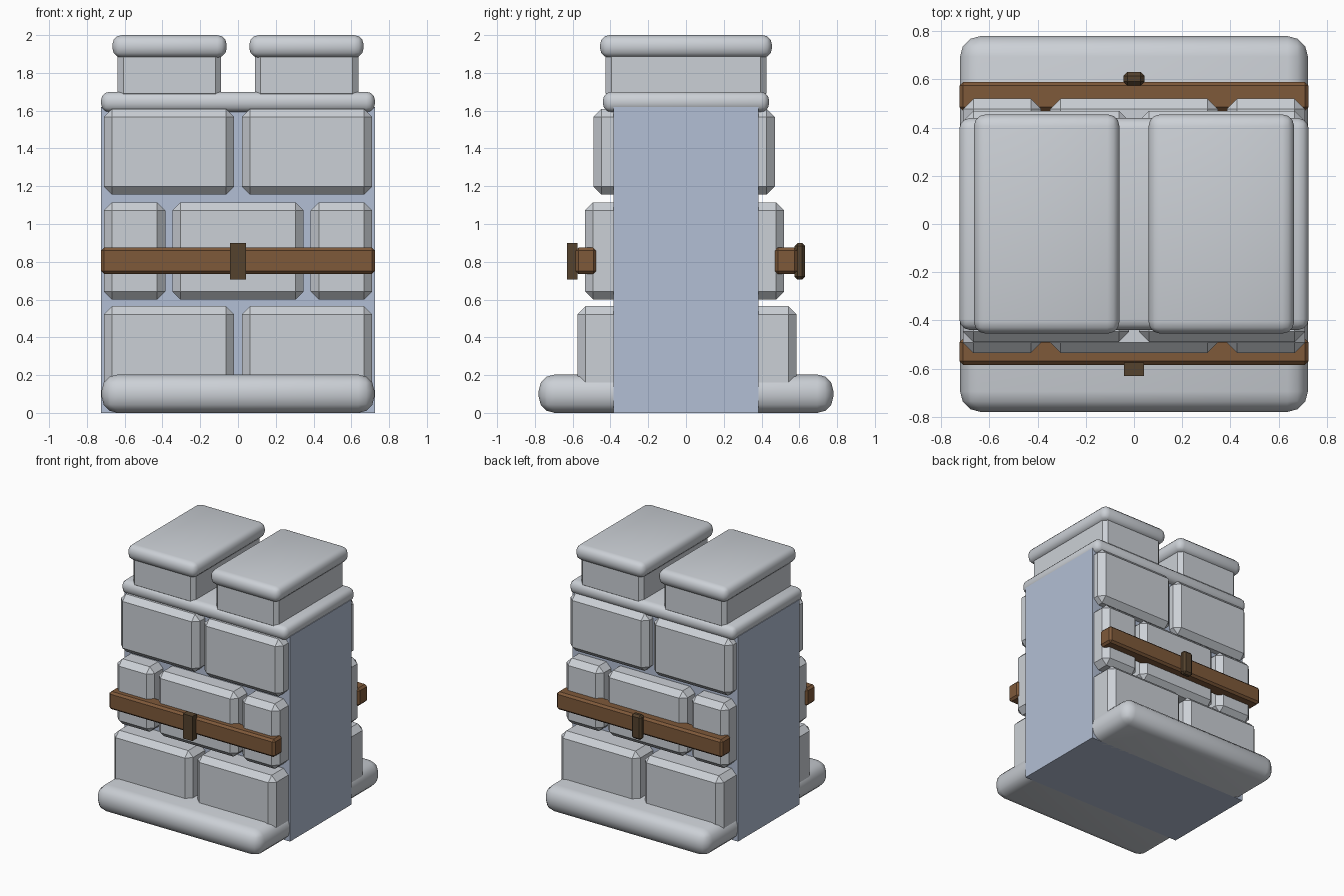
import bpy
import bmesh
from mathutils import Vector

cube = bpy.data.objects.get("Cube")
if cube:
    bpy.data.objects.remove(cube, do_unlink=True)


def material(name, rgb):
    mat = bpy.data.materials.new(name)
    mat.use_nodes = True
    color = (*rgb, 1)
    mat.diffuse_color = color
    mat.node_tree.nodes["Principled BSDF"].inputs["Base Color"].default_value = color
    return mat


STONE = material("pale grey stone", (0.60, 0.63, 0.67))
MORTAR = material("blue grey mortar", (0.45, 0.52, 0.66))
WOOD = material("brown wood", (0.21, 0.10, 0.042))
DARK = material("dark brown clasp", (0.09, 0.055, 0.027))


def box(name, x, y, z, mat, bevel=0, segments=1, smooth=False):
    """Box spanning the given (low, high) ranges, with optional rounded edges."""
    low, high = (Vector(c) for c in zip(x, y, z))
    bm = bmesh.new()
    bmesh.ops.create_cube(bm, size=1)
    bmesh.ops.scale(bm, vec=high - low, verts=bm.verts)
    if bevel:
        bmesh.ops.bevel(bm, geom=bm.edges[:], offset=bevel, segments=segments,
                        profile=0.5, affect='EDGES')
    for face in bm.faces:
        face.smooth = smooth
    mesh = bpy.data.meshes.new(name)
    bm.to_mesh(mesh)
    bm.free()
    mesh.materials.append(mat)
    obj = bpy.data.objects.new(name, mesh)
    obj.location = (low + high) / 2
    bpy.context.collection.objects.link(obj)
    return obj


# Mortar core and the rounded slabs below and above it
box("mortar_core", (-0.725, 0.725), (-0.385, 0.385), (0, 1.62), MORTAR)
box("base_slab", (-0.722, 0.722), (-0.78, 0.78), (0, 0.203), STONE, 0.085, 3, True)
box("top_slab", (-0.725, 0.725), (-0.44, 0.44), (1.592, 1.7), STONE, 0.045, 3, True)

# Chamfered stone courses on front and back: x spans, z span, front and back depth
HALVES = [(-0.71, -0.02), (0.02, 0.71)]
THIRDS = [(-0.71, -0.385), (-0.348, 0.348), (0.385, 0.71)]
COURSES = [
    ("lower", HALVES, (0.05, 0.565), -0.575, 0.585),
    ("middle", THIRDS, (0.6, 1.115), -0.535, 0.52),
    ("upper", HALVES, (1.155, 1.61), -0.49, 0.47),
]
for course, spans, z, front, back in COURSES:
    for i, x in enumerate(spans):
        box(f"{course}_front_stone_{i + 1}", x, (front, -0.2), z, STONE, 0.043)
        box(f"{course}_back_stone_{i + 1}", x, (0.2, back), z, STONE, 0.043)

# Wooden beams, with a clasp in the middle of each
box("front_beam", (-0.725, 0.725), (-0.585, -0.475), (0.735, 0.875), WOOD, 0.016)
box("back_beam", (-0.725, 0.725), (0.47, 0.59), (0.735, 0.875), WOOD, 0.016)
box("front_clasp", (-0.042, 0.042), (-0.63, -0.575), (0.705, 0.9), DARK)
box("back_clasp", (-0.044, 0.044), (0.575, 0.63), (0.705, 0.9), DARK, 0.016)

# Two battlement blocks with rounded caps
for side, sign in (("right", -1), ("left", 1)):
    body = sorted((sign * 0.09, sign * 0.637))
    cap = sorted((sign * 0.06, sign * 0.665))
    box(f"{side}_battlement", body, (-0.425, 0.425), (1.66, 1.92), STONE, 0.03)
    box(f"{side}_battlement_cap", cap, (-0.455, 0.455), (1.88, 2.0), STONE, 0.05, 3, True)
